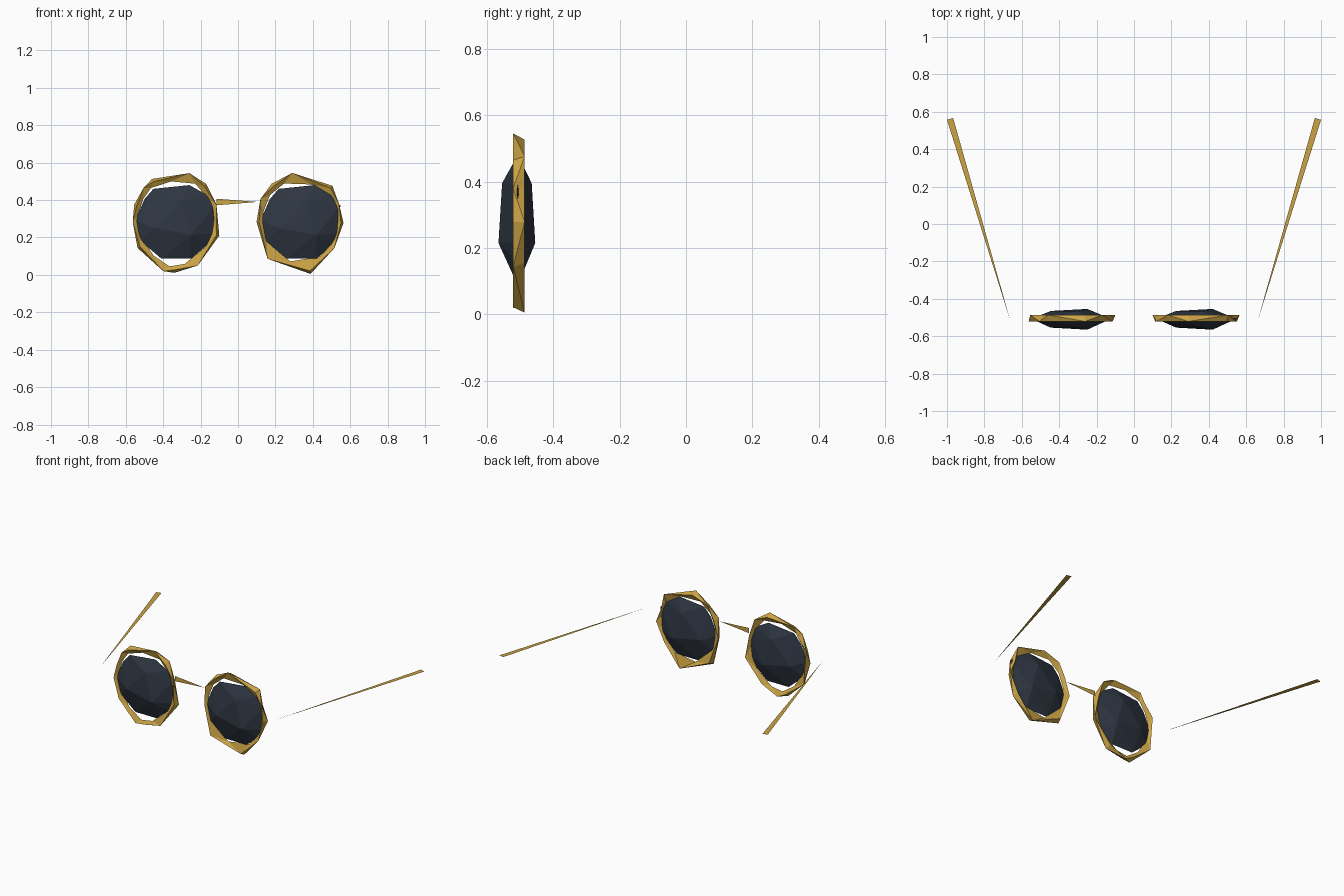
import bpy, bmesh
from mathutils import Vector

if "Cube" in bpy.data.objects:
    bpy.data.objects.remove(bpy.data.objects["Cube"])


def material(name, color):
    m = bpy.data.materials.new(name)
    m.diffuse_color = (*color, 1)
    m.use_nodes = True
    m.node_tree.nodes["Principled BSDF"].inputs["Base Color"].default_value = m.diffuse_color
    return m


gold = material("gold metal", (0.60, 0.37, 0.06))
dark = material("dark glass", (0.028, 0.038, 0.055))


def add_object(name, bm, mat):
    mesh = bpy.data.meshes.new(name)
    bm.to_mesh(mesh)
    bm.free()
    mesh.materials.append(mat)
    ob = bpy.data.objects.new(name, mesh)
    bpy.context.collection.objects.link(ob)
    return ob


def triangle(name, points):
    bm = bmesh.new()
    bm.faces.new([bm.verts.new(p) for p in points])
    return add_object(name, bm, gold)


def faceted_rim(name, outline, cx):
    """Thin faceted ring: zigzag outer band folded around an inner edge."""
    c = Vector((cx, 0.277))
    pts = [Vector(p) for p in outline]
    n = len(pts)
    bm = bmesh.new()
    front, back, inner = [], [], []
    for i, p in enumerate(pts):
        d = p - c
        f, b = (1.0, 0.93) if i % 2 else (0.94, 1.0)
        mid = c + ((p + pts[(i + 1) % n]) / 2 - c) * 0.885
        for ring, q, y in ((front, c + d * f, -0.521), (back, c + d * b, -0.486),
                           (inner, mid, -0.505)):
            ring.append(bm.verts.new((q.x, y, q.y)))
    for i in range(n):
        j = (i + 1) % n
        if i % 2:
            tris = [(front[i], back[j], back[i]), (front[i], front[j], back[j])]
        else:
            tris = [(front[i], front[j], back[i]), (front[j], back[j], back[i])]
        for ring in (front, back):
            tris += [(ring[i], inner[i], ring[j]), (ring[j], inner[i], inner[j])]
        for t in tris:
            bm.faces.new(t)
    bmesh.ops.recalc_face_normals(bm, faces=bm.faces)
    return add_object(name, bm, gold)


def faceted_lens(name, cx):
    """Flat cut-gem lens: hull of a rim outline and a few raised points."""
    rim = [(-.117, .46), (.075, .48), (.165, .43), (.212, .37), (.205, .22),
           (.17, .16), (.085, .087), (-.075, .087), (-.185, .18), (-.215, .29),
           (-.165, .405)]
    peaks = [(.085, .056, .215), (-.11, .045, .25), (.03, .045, .395)]
    bm = bmesh.new()
    for x, z in rim:
        bm.verts.new((cx + x, -0.507, z))
    for x, h, z in peaks:
        bm.verts.new((cx + x, -0.509 - h, z))
        bm.verts.new((cx + x, -0.509 + h * 0.98, z))
    bmesh.ops.convex_hull(bm, input=bm.verts)
    bmesh.ops.recalc_face_normals(bm, faces=bm.faces)
    return add_object(name, bm, dark)


# Rims
faceted_rim("left_rim", [(-.46, .513), (-.26, .544), (-.17, .486), (-.115, .375),
                         (-.10, .21), (-.215, .05), (-.34, .011), (-.40, .02),
                         (-.537, .144), (-.563, .283), (-.555, .375), (-.505, .465)], -.335)
faceted_rim("right_rim", [(.18, .487), (.29, .545), (.505, .476), (.54, .38),
                          (.564, .278), (.516, .144), (.388, .005), (.158, .086),
                          (.099, .283), (.12, .406)], .335)

# Lenses
faceted_lens("left_lens", -.335)
faceted_lens("right_lens", .335)

# Tapered bridge and temples
triangle("bridge", [(-.115, -.505, .407), (-.115, -.505, .372), (.105, -.51, .39)])
for side, s in (("left", -1), ("right", 1)):
    triangle(side + "_temple", [(s * .662, -.515, .33), (s * 1.0, .557, .33),
                                (s * .967, .567, .33)])
